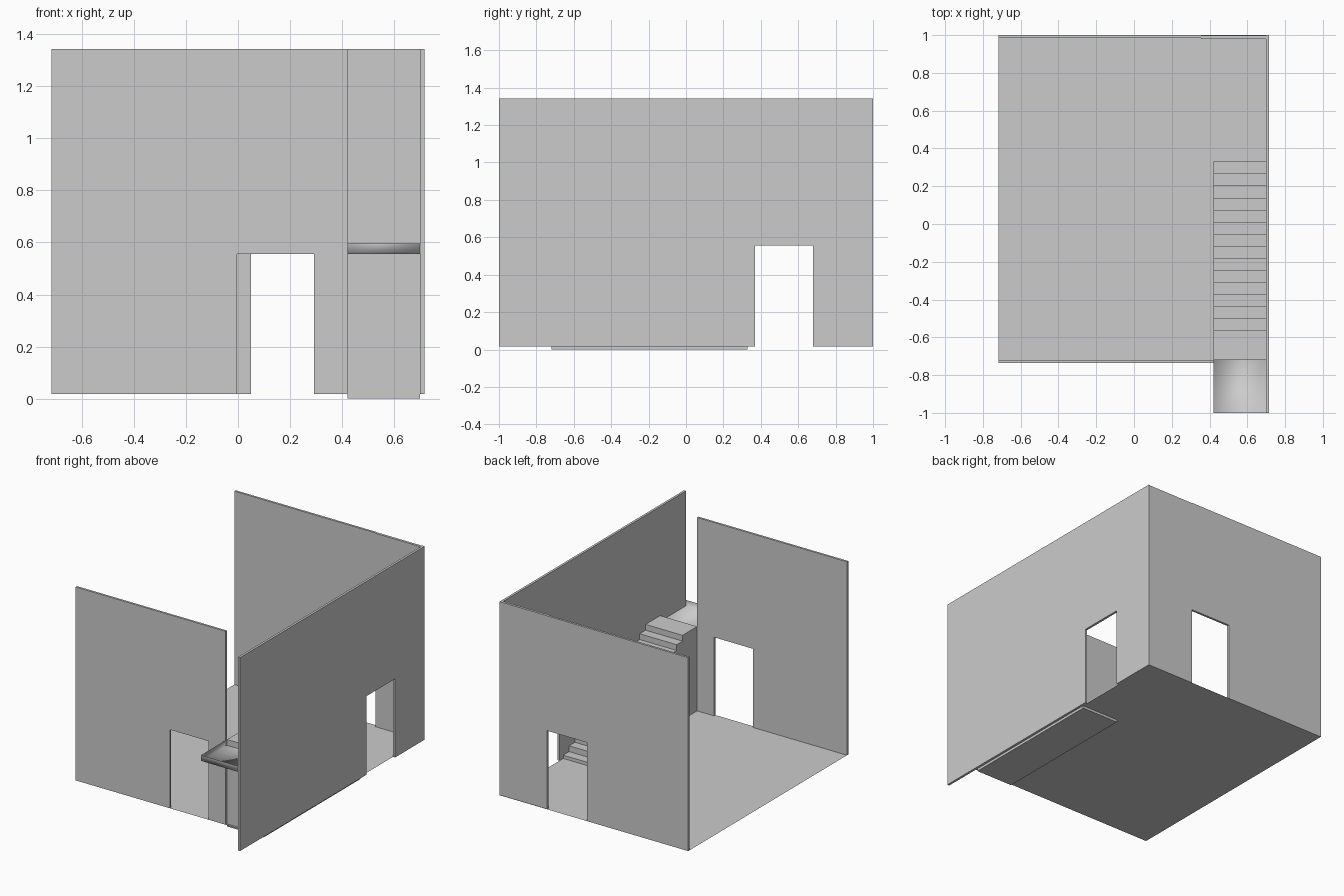
import bpy, bmesh

if "Cube" in bpy.data.objects:
    bpy.data.objects.remove(bpy.data.objects["Cube"])

WALL_BASE, WALL_TOP, DOOR_TOP = 0.017, 1.343, 0.556


def make_object(name, bm):
    bmesh.ops.recalc_face_normals(bm, faces=bm.faces)
    mesh = bpy.data.meshes.new(name)
    bm.to_mesh(mesh)
    bm.free()
    obj = bpy.data.objects.new(name, mesh)
    bpy.context.collection.objects.link(obj)
    return obj


def prism(name, profile, axis, start, end):
    """Extrude an (along, z) profile along the horizontal axis from start to end."""
    place = (lambda u, z, d: (d, u, z)) if axis == 'X' else (lambda u, z, d: (u, d, z))
    bm = bmesh.new()
    face = bm.faces.new([bm.verts.new(place(u, z, start)) for u, z in profile])
    ext = bmesh.ops.extrude_face_region(bm, geom=[face])
    verts = [v for v in ext['geom'] if isinstance(v, bmesh.types.BMVert)]
    shift = (end - start, 0, 0) if axis == 'X' else (0, end - start, 0)
    bmesh.ops.translate(bm, verts=verts, vec=shift)
    return make_object(name, bm)


def wall_profile(left, right, door_left, door_right):
    return [(left, WALL_BASE), (door_left, WALL_BASE), (door_left, DOOR_TOP),
            (door_right, DOOR_TOP), (door_right, WALL_BASE), (right, WALL_BASE),
            (right, WALL_TOP), (left, WALL_TOP)]


# Walls with doorways; the left side stays open
prism("front_wall", wall_profile(-0.717, 0.42, -0.003, 0.292), 'Y', -0.735, -0.72)
prism("right_wall", wall_profile(-1.0, 1.0, 0.37, 0.68), 'X', 0.70, 0.716)

# Back wall: main part over the doorway, and a slightly set-in piece beside it
prism("back_wall", [(-0.717, WALL_BASE), (0.05, WALL_BASE), (0.05, DOOR_TOP),
                    (0.355, DOOR_TOP), (0.355, WALL_TOP), (-0.717, WALL_TOP)],
      'Y', 0.985, 1.0)
prism("back_wall_side", [(0.355, WALL_BASE), (0.70, WALL_BASE),
                         (0.70, WALL_TOP), (0.355, WALL_TOP)], 'Y', 0.98, 0.997)

# Floor sheet
bm = bmesh.new()
bm.faces.new([bm.verts.new((x, y, WALL_BASE)) for x, y in
              ((-0.717, -0.735), (0.70, -0.735), (0.70, 1.0), (-0.717, 1.0))])
make_object("floor", bm)

# Staircase: fourteen steps and a landing
STEPS, TREAD, RISE = 14, 0.0637, 0.0397
profile = [(-0.72, 0.0), (0.33, 0.0)]
for i in range(STEPS):
    profile += [(0.33 - i * TREAD, (i + 1) * RISE), (0.33 - (i + 1) * TREAD, (i + 1) * RISE)]
profile += [(0.33 - STEPS * TREAD, (STEPS + 1) * RISE), (-0.72, (STEPS + 1) * RISE)]
prism("staircase", profile, 'X', 0.42, 0.70)

# Shallow open tray balcony beyond the landing
tray = prism("balcony_tray", [(0.42, 0.556), (0.702, 0.556), (0.702, 0.5955), (0.42, 0.5955)],
             'Y', -1.0, -0.72)
bm = bmesh.new()
bm.from_mesh(tray.data)
bm.normal_update()
open_faces = [f for f in bm.faces if f.normal.z > 0.9 or f.normal.y > 0.9]
bmesh.ops.delete(bm, geom=open_faces, context='FACES')
bm.to_mesh(tray.data)
bm.free()
tray.data.polygons.foreach_set("use_smooth", [True] * len(tray.data.polygons))
tray.data.update()
